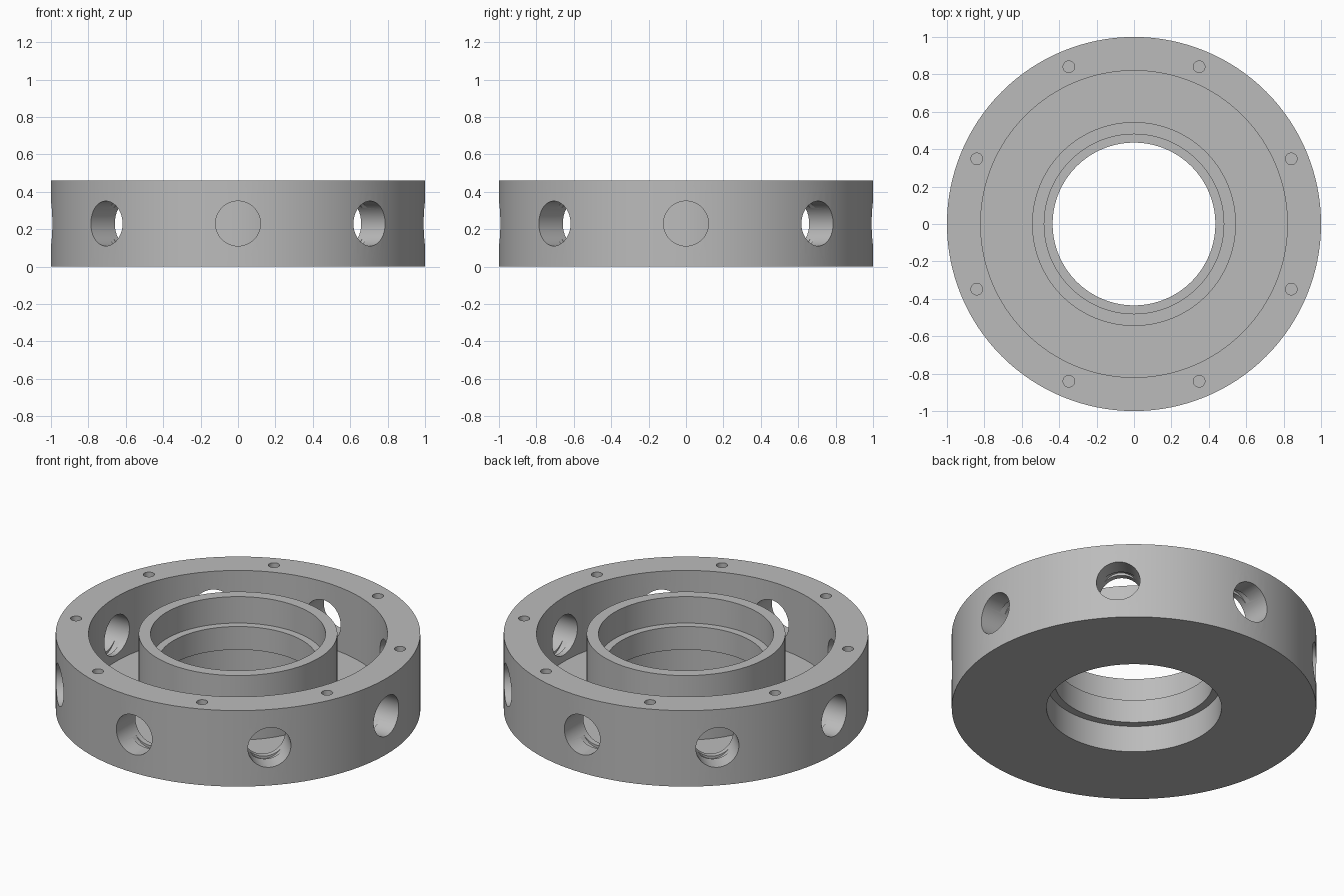
import bpy, bmesh, math
from mathutils import Matrix

if "Cube" in bpy.data.objects:
    bpy.data.objects.remove(bpy.data.objects["Cube"])

SEGMENTS = 128
HEIGHT = 0.46
MID = HEIGHT / 2

metal = bpy.data.materials.new("satin_grey")
metal.use_nodes = True
grey = (0.5, 0.5, 0.5, 1)
metal.diffuse_color = grey
metal.node_tree.nodes["Principled BSDF"].inputs["Base Color"].default_value = grey


def make_object(name, bm):
    bmesh.ops.recalc_face_normals(bm, faces=bm.faces)
    mesh = bpy.data.meshes.new(name)
    bm.to_mesh(mesh)
    bm.free()
    mesh.materials.append(metal)
    obj = bpy.data.objects.new(name, mesh)
    bpy.context.collection.objects.link(obj)
    return obj


def lathe(name, profile):
    """Revolve a closed (radius, z) profile about the z axis."""
    bm = bmesh.new()
    rings = []
    for i in range(SEGMENTS):
        a = math.tau * i / SEGMENTS
        rings.append([bm.verts.new((r * math.cos(a), r * math.sin(a), z)) for r, z in profile])
    n = len(profile)
    for i, ring in enumerate(rings):
        following = rings[(i + 1) % SEGMENTS]
        for j in range(n):
            k = (j + 1) % n
            bm.faces.new((ring[j], following[j], following[k], ring[k]))
    return make_object(name, bm)


def cutter(name, radius, depth, matrix, start, sides):
    """Eight cylinders spaced evenly around the z axis."""
    bm = bmesh.new()
    for i in range(8):
        turn = Matrix.Rotation(start + i * math.tau / 8, 4, "Z")
        bmesh.ops.create_cone(bm, cap_ends=True, segments=sides, radius1=radius,
                              radius2=radius, depth=depth, matrix=turn @ matrix)
    obj = make_object(name, bm)
    obj.hide_render = True
    return obj


# Housing section: outer wall, open channel, hub with a seat at each end of the bore
housing = lathe("ring_housing", [
    (1.0, 0), (1.0, HEIGHT), (0.82, HEIGHT), (0.82, 0.07), (0.545, 0.07),
    (0.545, HEIGHT), (0.48, HEIGHT), (0.48, 0.30), (0.435, 0.30),
    (0.435, 0.16), (0.48, 0.16), (0.48, 0)])

# Side ports, their shallow inner slots, and blind screw holes in the rim
sideways = Matrix.Rotation(math.pi / 2, 4, "Y")
cutters = [
    cutter("side_port_cutter", 0.12, 0.4, Matrix.Translation((0.92, 0, MID)) @ sideways, 0, 48),
    cutter("port_slot_cutter", 0.135, 0.035,
           Matrix.Translation((0.87, 0, MID)) @ Matrix.Diagonal((1, 0.81, 1, 1)) @ sideways, 0, 48),
    cutter("screw_hole_cutter", 0.031, 0.24,
           Matrix.Translation((0.91, 0, HEIGHT)), math.pi / 8, 24)]

bpy.context.view_layer.objects.active = housing
housing.select_set(True)
for tool in cutters:
    cut = housing.modifiers.new(tool.name, "BOOLEAN")
    cut.operation = "DIFFERENCE"
    cut.solver = "EXACT"
    cut.object = tool
    bpy.ops.object.modifier_apply(modifier=cut.name)
for tool in cutters:
    bpy.data.objects.remove(tool)

bpy.ops.object.select_all(action="DESELECT")
housing.select_set(True)
bpy.ops.object.shade_smooth_by_angle(angle=math.radians(30))
